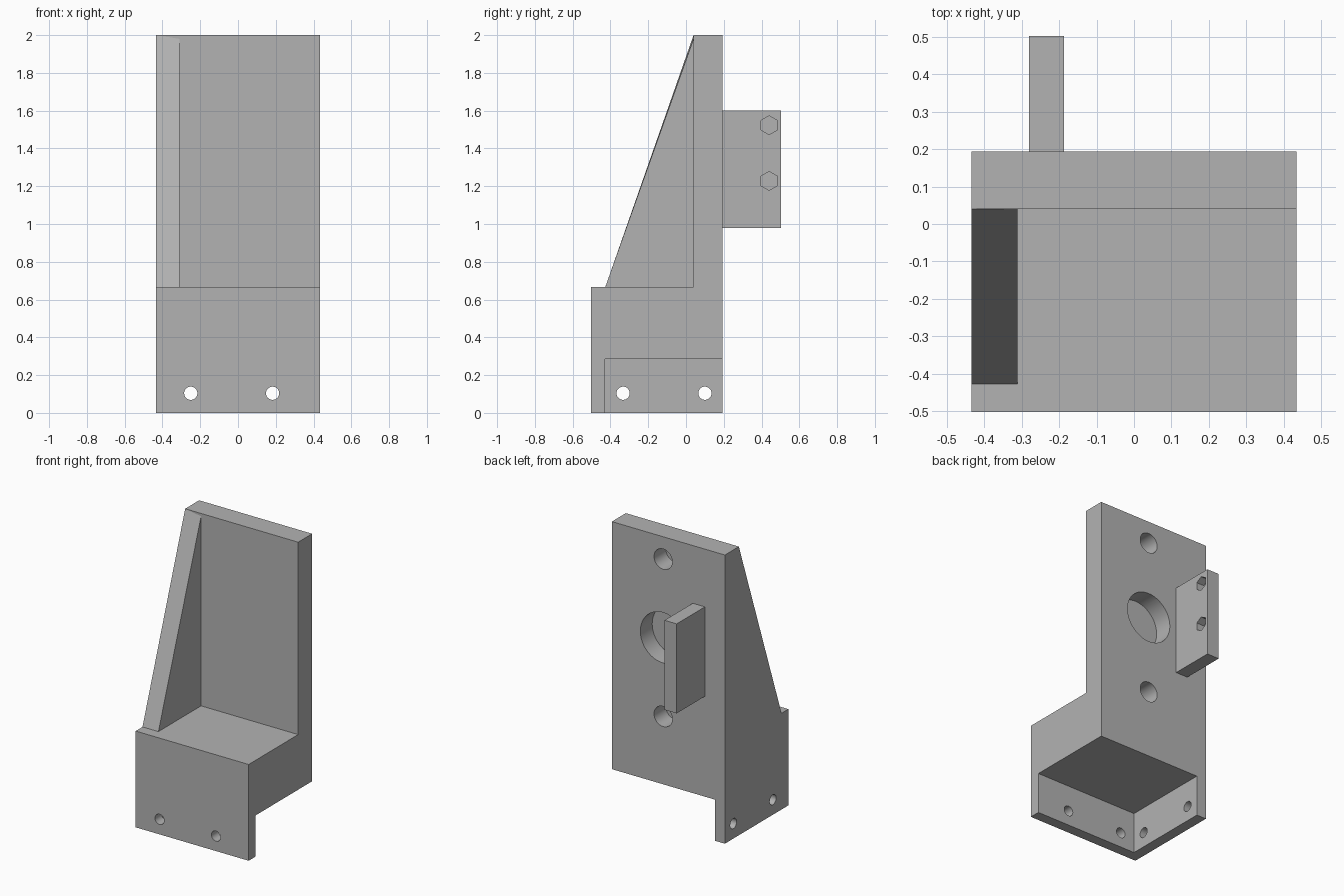
import bpy, bmesh, math
from mathutils import Matrix, Vector

cube = bpy.data.objects.get("Cube")
if cube:
    bpy.data.objects.remove(cube, do_unlink=True)

grey = bpy.data.materials.new("plain grey")
grey.use_nodes = True
GREY = (0.45, 0.45, 0.45, 1)
grey.diffuse_color = GREY
grey.node_tree.nodes["Principled BSDF"].inputs["Base Color"].default_value = GREY

HALF = 0.433                    # half width
FRONT, BACK, REAR = -0.502, 0.193, 0.502
PLATE, LEDGE, TOP = 0.04, 0.667, 2.0
WALL = 0.074


def finish(name, bm):
    bmesh.ops.recalc_face_normals(bm, faces=bm.faces)
    mesh = bpy.data.meshes.new(name)
    bm.to_mesh(mesh)
    bm.free()
    mesh.materials.append(grey)
    obj = bpy.data.objects.new(name, mesh)
    bpy.context.collection.objects.link(obj)
    return obj


def prism(name, profile, x0, x1):
    """Extrude a (y, z) profile along x."""
    bm = bmesh.new()
    face = bm.faces.new([bm.verts.new((x0, y, z)) for y, z in profile])
    ext = bmesh.ops.extrude_face_region(bm, geom=[face])
    verts = [g for g in ext["geom"] if isinstance(g, bmesh.types.BMVert)]
    bmesh.ops.translate(bm, verts=verts, vec=(x1 - x0, 0, 0))
    return finish(name, bm)


def box(name, x0, x1, y0, y1, z0, z1):
    return prism(name, [(y0, z0), (y1, z0), (y1, z1), (y0, z1)], x0, x1)


def drill(name, axis, start, end, radius, sides=48):
    """Round or hexagonal cutter from start to end along x or y."""
    a, b = Vector(start), Vector(end)
    turn = Matrix.Rotation(math.pi / 2, 4, "Y" if axis == "x" else "X")
    if sides == 6:
        turn = turn @ Matrix.Rotation(math.pi / 2, 4, "Z")
    bm = bmesh.new()
    bmesh.ops.create_cone(bm, cap_ends=True, segments=sides, radius1=radius,
                          radius2=radius, depth=(b - a).length,
                          matrix=Matrix.Translation((a + b) / 2) @ turn)
    return finish(name, bm)


def cut(obj, cutters):
    bpy.context.view_layer.objects.active = obj
    for c in cutters:
        mod = obj.modifiers.new("cut", "BOOLEAN")
        mod.operation, mod.solver, mod.object = "DIFFERENCE", "EXACT", c
        bpy.ops.object.modifier_apply(modifier=mod.name)
        bpy.data.objects.remove(c, do_unlink=True)


def smooth_round(obj):
    bpy.ops.object.select_all(action="DESELECT")
    obj.select_set(True)
    bpy.context.view_layer.objects.active = obj
    bpy.ops.object.shade_smooth_by_angle(angle=math.radians(30))


# Bracket: step block and upright plate
bracket = prism("bracket_body", [(FRONT, 0), (BACK, 0), (BACK, TOP), (PLATE, TOP),
                                 (PLATE, LEDGE), (FRONT, LEDGE)], -HALF, HALF)
# Underside corner recess
cutters = [box("recess_cutter", -HALF + WALL, 1, FRONT + WALL, 1, -0.2, 0.285)]
# Screw holes through the front and side lips
for x in (-0.25, 0.183):
    cutters.append(drill("front_hole_cutter", "y", (x, FRONT - 0.1, 0.104),
                         (x, FRONT + 0.15, 0.104), 0.035))
for y in (-0.333, 0.1):
    cutters.append(drill("side_hole_cutter", "x", (-HALF - 0.1, y, 0.104),
                         (-HALF + 0.15, y, 0.104), 0.035))
# Blind holes in the back of the plate
for z, r in ((1.845, 0.07), (1.3, 0.175), (0.755, 0.07)):
    cutters.append(drill("back_hole_cutter", "y", (0.04, BACK - 0.13, z),
                         (0.04, BACK + 0.1, z), r))
cut(bracket, cutters)
smooth_round(bracket)

# Sloping side gusset
gusset = prism("side_gusset", [(-0.427, LEDGE), (PLATE, LEDGE), (PLATE, TOP)],
               -HALF, -0.311)
for v in gusset.data.vertices:
    if v.co.z > 1.9 and v.co.x > -0.4:
        v.co.z = 1.98

# Rear tab with blind hexagonal nut pockets
tab = box("rear_tab", -0.28, -0.187, BACK, REAR, 0.98, 1.6)
cut(tab, [drill("nut_cutter", "x", (-0.245, 0.44, z), (-0.1, 0.44, z), 0.05, 6)
          for z in (1.523, 1.228)])
